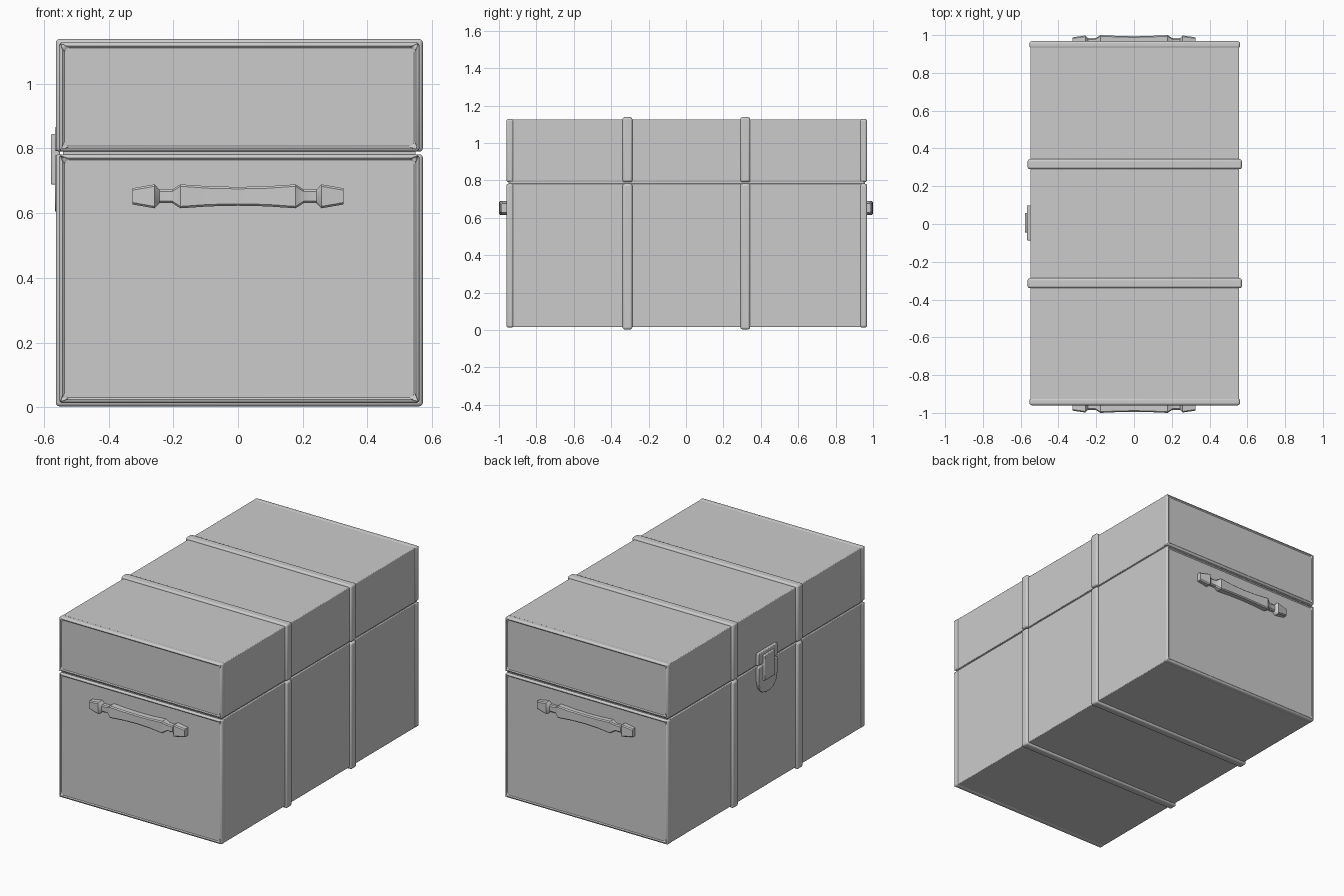
import bpy, bmesh

if "Cube" in bpy.data.objects:
    bpy.data.objects.remove(bpy.data.objects["Cube"])

CX, CY = 0.004, 0.004   # trunk centre (the latch shifts it slightly)


def finish(bm, name, bevel=0.0, segments=3):
    bmesh.ops.recalc_face_normals(bm, faces=bm.faces[:])
    me = bpy.data.meshes.new(name)
    bm.to_mesh(me)
    bm.free()
    ob = bpy.data.objects.new(name, me)
    bpy.context.collection.objects.link(ob)
    if bevel:
        m = ob.modifiers.new("Bevel", 'BEVEL')
        m.width, m.segments = bevel, segments
        m.limit_method, m.angle_limit = 'ANGLE', 0.9
    bpy.ops.object.select_all(action='DESELECT')
    ob.select_set(True)
    bpy.context.view_layer.objects.active = ob
    bpy.ops.object.shade_smooth_by_angle(angle=0.6)
    return ob


def box(name, lo, hi, bevel=0.0, panel=0):
    """Box between two corners; panel=+-1 sinks the +-y face inside a rim."""
    bm = bmesh.new()
    bmesh.ops.create_cube(bm, size=1)
    for v in bm.verts:
        v.co = [lo[i] + (v.co[i] + 0.5) * (hi[i] - lo[i]) for i in range(3)]
    if panel:
        bm.normal_update()
        face = [f for f in bm.faces if f.normal.y * panel > 0.9]
        bmesh.ops.inset_region(bm, faces=face, thickness=0.016)
        bmesh.ops.inset_region(bm, faces=face, thickness=0.008, depth=-0.005)
    return finish(bm, name, bevel)


def plate(name, outline, x0, x1, bevel=0.004):
    """Extrude a (y, z) outline between x0 and x1."""
    bm = bmesh.new()
    f = bm.faces.new([bm.verts.new((x0, y, z)) for y, z in outline])
    ext = bmesh.ops.extrude_face_region(bm, geom=[f])
    for v in ext["geom"]:
        if isinstance(v, bmesh.types.BMVert):
            v.co.x = x1
    return finish(bm, name, bevel, 2)


# Base and lid shells with end rims and two straps each
for part, z0, z1, at_bottom in (("base", 0.015, 0.782, True), ("lid", 0.79, 1.126, False)):
    box(part, (CX - 0.553, CY - 0.945, z0), (CX + 0.553, CY + 0.945, z1), 0.004)

    def span(p):
        return (z0 - p, z1) if at_bottom else (z0, z1 + p)
    a, b = span(0.002)
    for side in (-1, 1):
        ys = sorted((CY + side * 0.926, CY + side * 0.964))
        box(part + "_end_rim", (CX - 0.557, ys[0], a), (CX + 0.557, ys[1], b), 0.012, side)
    a, b = span(0.012)
    for y in (-0.313, 0.317):
        box(part + "_strap", (CX - 0.567, y - 0.026, a), (CX + 0.567, y + 0.026, b), 0.011)

# Dark core that closes the seam between base and lid
box("seam_core", (CX - 0.545, CY - 0.952, 0.7), (CX + 0.545, CY + 0.952, 0.85))

# Carry handles: lofted sections of (x, half height, outer y)
half = [(0.326, 0.025, 0.988), (0.258, 0.037, 0.998), (0.243, 0.021, 0.984),
        (0.203, 0.021, 0.984), (0.178, 0.037, 1.0), (0.09, 0.031, 0.996)]
sections = [(-x, h, y) for x, h, y in half] + [(0, 0.029, 0.994)] + half[::-1]
for side, name in ((-1, "front_handle"), (1, "back_handle")):
    bm = bmesh.new()
    rings = []
    for x, h, y in sections:
        c, zc = 0.006, 0.652
        prof = [(0.955, -h), (y - c, -h), (y, -h + c), (y, h - c), (y - c, h), (0.955, h)]
        rings.append([bm.verts.new((x, side * yy, zc + zz)) for yy, zz in prof])
    for r, s in zip(rings, rings[1:]):
        for i in range(6):
            j = (i + 1) % 6
            bm.faces.new((r[i], r[j], s[j], s[i]))
    bm.faces.new(rings[0])
    bm.faces.new(rings[-1])
    finish(bm, name)

# Latch on the -x side: upper plate, shield-shaped lower plate and hasp
Y = 0.006
plate("latch_upper_plate", [(Y - 0.093, 0.792), (Y + 0.093, 0.792),
                            (Y + 0.093, 0.866), (Y - 0.093, 0.866)], -0.54, -0.566)
right = [(0.093, 0.78), (0.093, 0.69), (0.08, 0.642), (0.052, 0.613), (0.02, 0.604)]
plate("latch_lower_plate", [(Y + y, z) for y, z in right] +
      [(Y - y, z) for y, z in right[::-1]], -0.54, -0.566)
plate("latch_hasp", [(Y - 0.052, 0.688), (Y + 0.052, 0.688),
                     (Y + 0.052, 0.845), (Y - 0.052, 0.845)], -0.55, -0.578)
